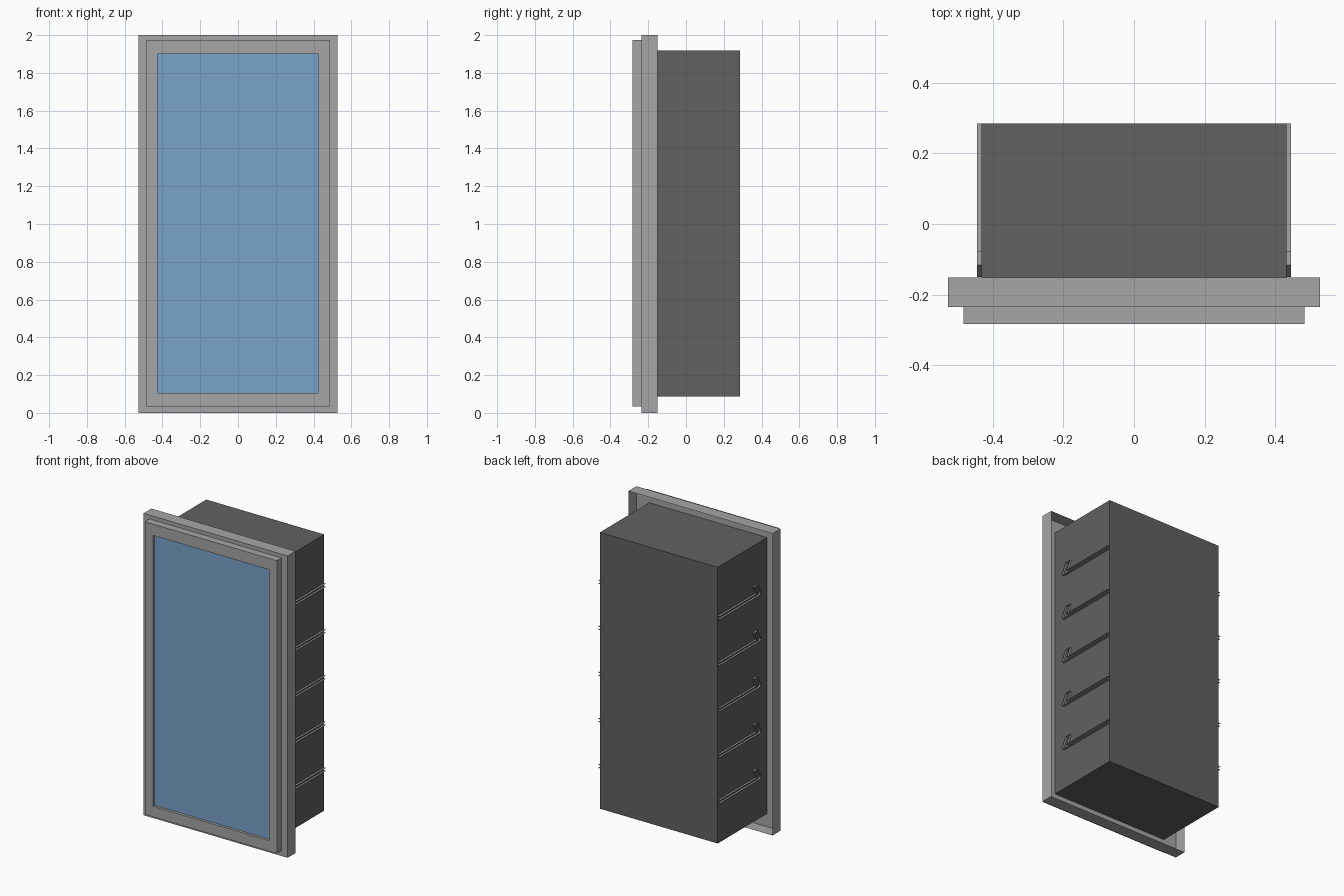
import bpy, bmesh

if "Cube" in bpy.data.objects:
    bpy.data.objects.remove(bpy.data.objects["Cube"])


def material(name, rgb):
    m = bpy.data.materials.new(name)
    m.diffuse_color = (*rgb, 1)
    m.use_nodes = True
    m.node_tree.nodes["Principled BSDF"].inputs["Base Color"].default_value = m.diffuse_color
    return m


grey = material("light_grey", (0.38, 0.38, 0.38))
dark = material("dark_grey", (0.12, 0.12, 0.12))
blue = material("glass_blue", (0.195, 0.366, 0.59))


def finish(name, bm, *mats):
    me = bpy.data.meshes.new(name)
    bm.to_mesh(me)
    bm.free()
    for m in mats:
        me.materials.append(m)
    ob = bpy.data.objects.new(name, me)
    bpy.context.collection.objects.link(ob)
    return ob


def box(x, y0, y1, z0, z1):
    """Box centred on x = 0, with half width x."""
    bm = bmesh.new()
    bmesh.ops.create_cube(bm, size=1)
    for v in bm.verts:
        v.co = (v.co.x * 2 * x, y1 if v.co.y > 0 else y0, z1 if v.co.z > 0 else z0)
    bm.normal_update()
    return bm


def face_towards(bm, sign):
    return next(f for f in bm.faces if f.normal.y * sign > 0.9)


# Cabinet body
finish("cabinet_body", box(0.432, -0.232, 0.285, 0.088, 1.918), dark)

# Outer frame: shallow tray of thin sheet, open at the back
bm = box(0.528, -0.235, -0.152, 0.0, 2.0)
bmesh.ops.delete(bm, geom=[face_towards(bm, 1)], context='FACES_ONLY')
finish("outer_frame", bm, grey)

# Door with a recessed glass pane
bm = box(0.484, -0.284, -0.235, 0.035, 1.975)
pane = face_towards(bm, -1)
bmesh.ops.inset_region(bm, faces=[pane], thickness=0.058, use_even_offset=True)
for v in pane.verts:
    v.co.z = 1.9 if v.co.z > 1 else 0.105
    v.co.x = 0.426 if v.co.x > 0 else -0.426
bmesh.ops.inset_region(bm, faces=[pane], thickness=0.0, depth=-0.018)
pane.material_index = 1
finish("glass_door", bm, grey, blue)

# Shelf rails: thin hooked channels standing out from each side
profile = [(0.285, -0.01), (-0.142, -0.01), (-0.15, 0.0), (-0.116, 0.066),
           (-0.077, 0.066), (-0.106, 0.01), (0.285, 0.01)]
for side, label in ((1, "right"), (-1, "left")):
    bm = bmesh.new()
    for level in range(5):
        z = 0.365 + level * 0.305
        path = profile[::-side]
        inner = [bm.verts.new((side * 0.431, y, z + dz)) for y, dz in path]
        outer = [bm.verts.new((side * 0.445, y, z + dz)) for y, dz in path]
        for i in range(len(path) - 1):
            bm.faces.new((inner[i], inner[i + 1], outer[i + 1], outer[i]))
    finish("shelf_rails_" + label, bm, grey)
